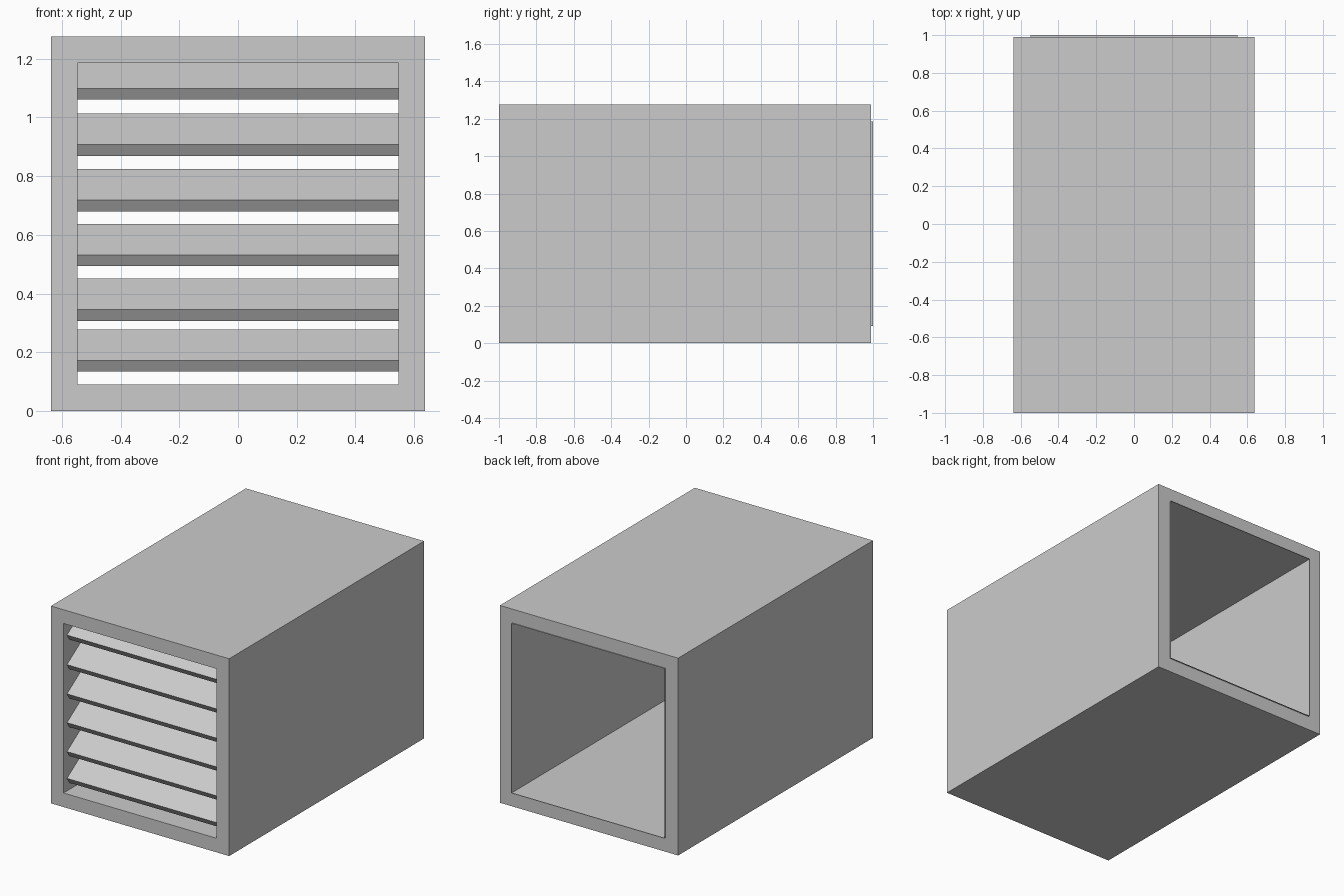
import bpy, bmesh, math

if "Cube" in bpy.data.objects:
    bpy.data.objects.remove(bpy.data.objects["Cube"])

HALF_W, HEIGHT = 0.637, 1.275      # outer casing
IN_W, IN_LO, IN_HI = 0.547, 0.091, 1.186   # inner opening
Y_FRONT, Y_BACK, Y_LIP = -1.0, 0.99, 1.0


def new_object(name, bm):
    mesh = bpy.data.meshes.new(name)
    bm.to_mesh(mesh)
    bm.free()
    obj = bpy.data.objects.new(name, mesh)
    bpy.context.collection.objects.link(obj)
    return obj


def ring(bm, half_w, lo, hi, y):
    return [bm.verts.new((x, y, z)) for x, z in
            ((-half_w, lo), (half_w, lo), (half_w, hi), (-half_w, hi))]


def bridge(bm, a, b):
    for i in range(4):
        j = (i + 1) % 4
        bm.faces.new((a[i], a[j], b[j], b[i]))


# Duct casing: thick square tube whose inner lining runs slightly past the back rim
bm = bmesh.new()
outer_front = ring(bm, HALF_W, 0, HEIGHT, Y_FRONT)
outer_back = ring(bm, HALF_W, 0, HEIGHT, Y_BACK)
inner_back = ring(bm, IN_W, IN_LO, IN_HI, Y_BACK)
inner_front = ring(bm, IN_W, IN_LO, IN_HI, Y_FRONT)
inner_lip = ring(bm, IN_W, IN_LO, IN_HI, Y_LIP)
bridge(bm, outer_front, outer_back)
bridge(bm, outer_back, inner_back)
bridge(bm, inner_back, inner_front)
bridge(bm, inner_front, outer_front)
bridge(bm, inner_lip, inner_back)
new_object("duct_casing", bm)

# Louvre slats: tilted boards, low edge at the front
TILT, LENGTH, THICK = math.radians(33), 0.194, 0.045
c, s = math.cos(TILT), math.sin(TILT)
for n, z in enumerate((1.098, 0.907, 0.718, 0.532, 0.345, 0.172)):
    y = Y_FRONT + 0.035
    profile = [(y, z), (y + LENGTH * c, z + LENGTH * s),
               (y + LENGTH * c + THICK * s, z + LENGTH * s - THICK * c),
               (y + THICK * s, z - THICK * c)]
    bm = bmesh.new()
    left = [bm.verts.new((-IN_W, py, pz)) for py, pz in profile]
    right = [bm.verts.new((IN_W, py, pz)) for py, pz in profile]
    bridge(bm, left, right)
    bm.faces.new(left)
    bm.faces.new(right[::-1])
    bmesh.ops.recalc_face_normals(bm, faces=bm.faces)
    new_object(f"louvre_slat_{n + 1}", bm)
